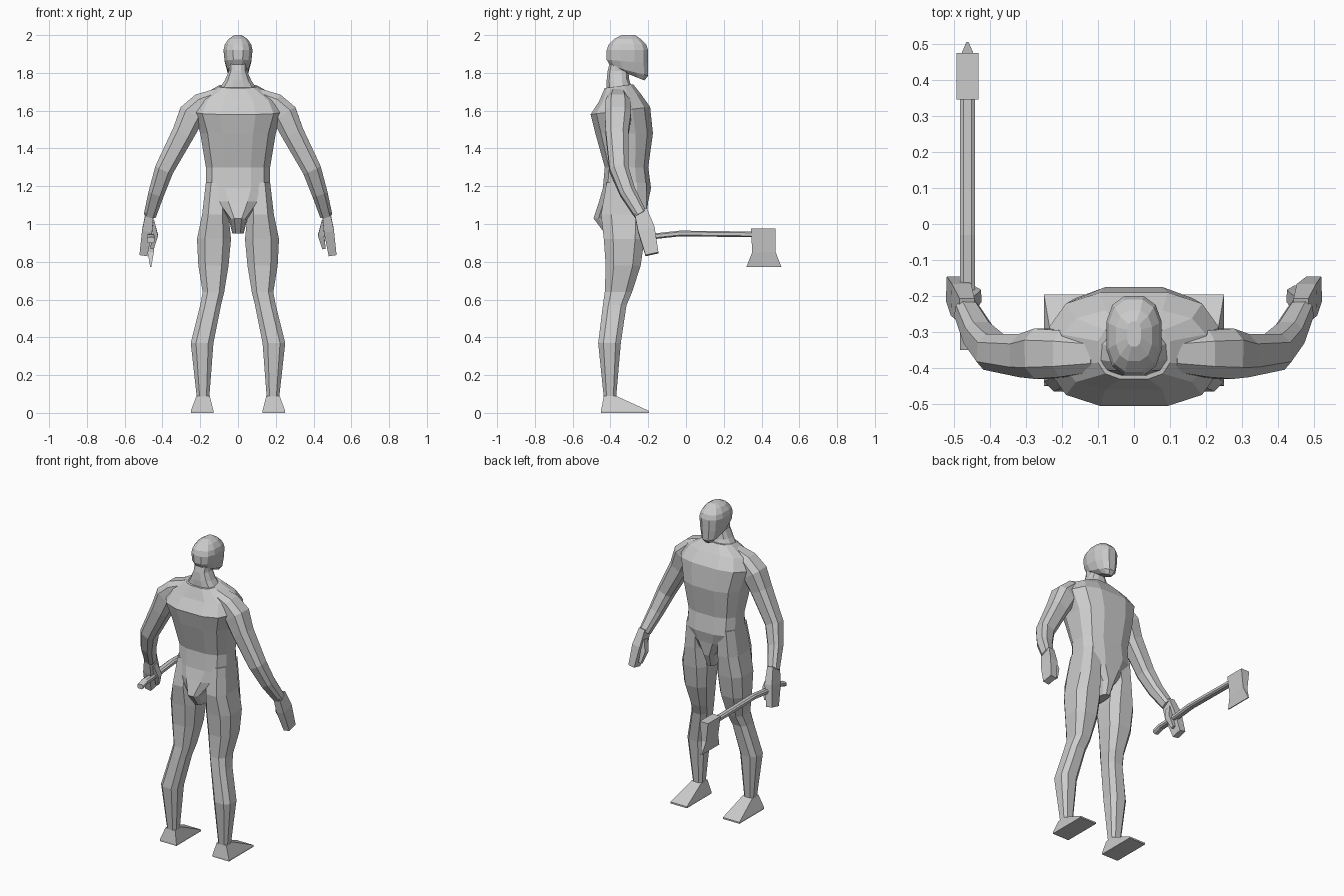
import bpy, bmesh
from math import cos, sin, pi, copysign
from mathutils import Vector

cube = bpy.data.objects.get("Cube")
if cube:
    bpy.data.objects.remove(cube, do_unlink=True)

grey = bpy.data.materials.new("plain_grey")
grey.use_nodes = True
colour = (0.6, 0.6, 0.6, 1)
grey.diffuse_color = colour
grey.node_tree.nodes["Principled BSDF"].inputs["Base Color"].default_value = colour


def section(sides, power=0.7):
    """Rounded polygon with flat sides touching a unit square."""
    def squash(value):
        return copysign(abs(value) ** power, value) / cos(pi / sides) ** power
    angles = [pi * (2 * i + 1) / sides for i in range(sides)]
    return [(squash(cos(a)), squash(sin(a))) for a in angles]


BROAD = section(12)
OVAL = section(12, 0.8)
LIMB = section(8)
BOX = section(4)


def skin(name, rings):
    """Join rings of points into one capped, flat-shaded object."""
    bm = bmesh.new()
    rows = [[bm.verts.new(point) for point in ring] for ring in rings]
    for lower, upper in zip(rows, rows[1:]):
        for i in range(len(lower)):
            bm.faces.new((lower[i - 1], lower[i], upper[i], upper[i - 1]))
    bm.faces.new(rows[0])
    bm.faces.new(rows[-1])
    bmesh.ops.recalc_face_normals(bm, faces=bm.faces)
    mesh = bpy.data.meshes.new(name)
    bm.to_mesh(mesh)
    bm.free()
    mesh.materials.append(grey)
    obj = bpy.data.objects.new(name, mesh)
    bpy.context.collection.objects.link(obj)


def level(outline, width, back, front, height, tilt=0, centre=0):
    """Horizontal ring; tilt lowers its front edge and raises its back edge."""
    middle, depth = (back + front) / 2, (front - back) / 2
    return [(centre + width * u, middle + depth * v, height - tilt * v) for u, v in outline]


def stack(name, outline, rows):
    skin(name, [level(outline, *row) for row in rows])


def tube(name, outline, path, flat=1):
    """Sweep an outline along points with a radius; flat scales the width."""
    points = [Vector(step[:3]) for step in path]
    last = len(points) - 1
    rings = []
    for i, point in enumerate(points):
        along = (points[min(i + 1, last)] - points[max(i - 1, 0)]).normalized()
        across = Vector((0, 1, 0)).cross(along).normalized()
        deep = along.cross(across)
        radius = path[i][3]
        rings.append([point + radius * (across * u * flat + deep * v) for u, v in outline])
    skin(name, rings)


def mirrored(path, side):
    return [(side * x, *rest) for x, *rest in path]


# Torso from groin to neck base: half width, back, front, height
stack("torso", BROAD, [
    (0.03, -0.43, -0.24, 0.95),
    (0.05, -0.49, -0.21, 1.03),
    (0.13, -0.46, -0.2, 1.12),
    (0.17, -0.44, -0.185, 1.19),
    (0.17, -0.43, -0.2, 1.3),
    (0.2, -0.48, -0.175, 1.48),
    (0.235, -0.505, -0.19, 1.6, -0.02),
    (0.2, -0.46, -0.24, 1.67, -0.02),
    (0.1, -0.43, -0.28, 1.73, -0.01)])

stack("neck", OVAL, [
    (0.11, -0.42, -0.28, 1.7),
    (0.07, -0.42, -0.3, 1.76),
    (0.048, -0.415, -0.305, 1.81),
    (0.05, -0.4, -0.29, 1.87)])

# Head with its lower rings tilted down to the chin
stack("head", OVAL, [
    (0.03, -0.32, -0.22, 1.78, 0.02),
    (0.055, -0.4, -0.2, 1.81, 0.025),
    (0.07, -0.42, -0.2, 1.86, 0.01),
    (0.077, -0.42, -0.2, 1.92),
    (0.07, -0.41, -0.21, 1.95),
    (0.05, -0.38, -0.24, 1.98),
    (0.02, -0.34, -0.27, 2)])

# Leg from hip to ankle: centre, half width, back, front, height
LEG = [
    (0.11, 0.06, -0.42, -0.21, 1.22),
    (0.12, 0.07, -0.45, -0.21, 1.05),
    (0.127, 0.09, -0.435, -0.22, 0.92),
    (0.13, 0.08, -0.425, -0.24, 0.78),
    (0.13, 0.057, -0.43, -0.285, 0.64),
    (0.145, 0.055, -0.44, -0.315, 0.57),
    (0.19, 0.06, -0.465, -0.345, 0.37),
    (0.185, 0.033, -0.435, -0.37, 0.08)]

# Wedge foot, with its toes ahead of the ankle
FOOT = [
    (0.19, 0.06, -0.45, -0.195, 0),
    (0.19, 0.06, -0.45, -0.195, 0.01),
    (0.185, 0.035, -0.435, -0.37, 0.09)]

# Arm, hand and thumb: point and radius
ARM = [
    (0.1, -0.36, 1.67, 0.05),
    (0.19, -0.36, 1.63, 0.065),
    (0.245, -0.36, 1.58, 0.07),
    (0.29, -0.365, 1.48, 0.06),
    (0.39, -0.355, 1.29, 0.05),
    (0.43, -0.31, 1.17, 0.042),
    (0.465, -0.24, 1.05, 0.033)]
HAND = [
    (0.465, -0.24, 1.07, 0.035),
    (0.48, -0.21, 0.97, 0.045),
    (0.5, -0.18, 0.84, 0.035)]
THUMB = [
    (0.46, -0.22, 1.01, 0.02),
    (0.44, -0.2, 0.94, 0.018),
    (0.455, -0.18, 0.87, 0.01)]

for label, side in (("left", 1), ("right", -1)):
    for part, outline, rows in (("leg", LIMB, LEG), ("foot", BOX, FOOT)):
        skin(f"{label}_{part}", [level(outline, *size, centre=side * x) for x, *size in rows])
    tube(label + "_arm", LIMB, mirrored(ARM, side))
    tube(label + "_hand", BOX, mirrored(HAND, side), flat=0.6)
    tube(label + "_thumb", BOX, mirrored(THUMB, side), flat=0.9)

# Axe held in the right hand: bent handle, then a wedge with a flared edge
GRIP = -0.462
handle = [(-0.35, 0.915), (-0.3, 0.93), (-0.17, 0.935), (-0.03, 0.95), (0.36, 0.945)]
skin("axe_handle", [[(GRIP + 0.021 * u, y, z + 0.015 * v) for u, v in LIMB] for y, z in handle])
blade = [(0.003, 0.32, 0.505, 0.773), (0.016, 0.35, 0.475, 0.85), (0.03, 0.345, 0.475, 0.975)]
skin("axe_head", [level(BOX, *row, centre=GRIP) for row in blade])
